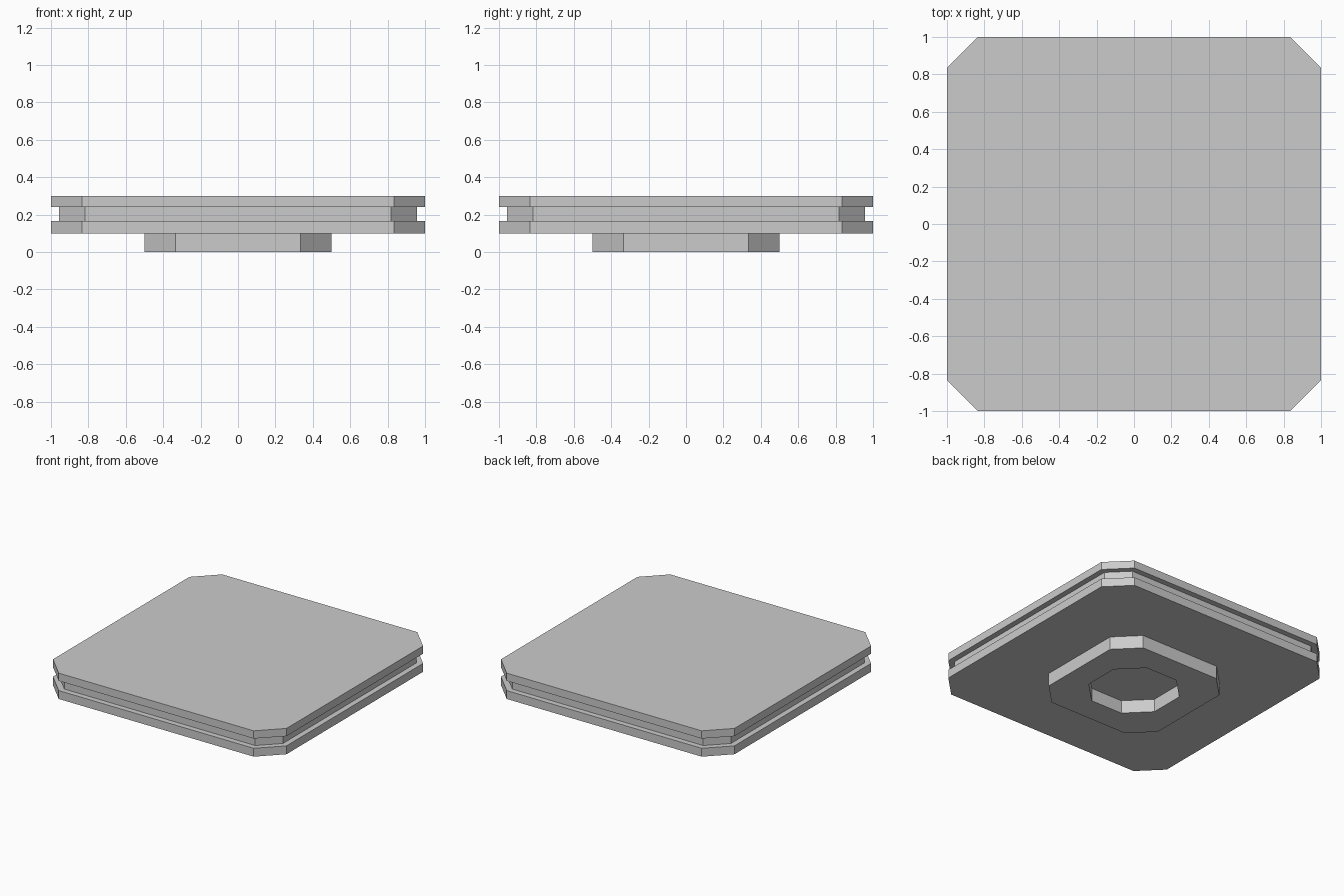
import bpy
import bmesh

if "Cube" in bpy.data.objects:
    bpy.data.objects.remove(bpy.data.objects["Cube"])


def octagon(half, corner, z):
    """Square of half-width `half` with its corners cut off at `corner`."""
    h, c = half, corner
    return [(x, y, z) for x, y in ((h, -c), (h, c), (c, h), (-c, h),
                                   (-h, c), (-h, -c), (-c, -h), (c, -h))]


def loft(name, sections, capped):
    """Skin a stack of octagons, optionally closing both ends."""
    bm = bmesh.new()
    rings = [[bm.verts.new(p) for p in octagon(*s)] for s in sections]
    for a, b in zip(rings, rings[1:]):
        for i in range(8):
            j = (i + 1) % 8
            bm.faces.new((a[i], a[j], b[j], b[i]))
    if capped:
        bm.faces.new(rings[0][::-1])
        bm.faces.new(rings[-1])
    mesh = bpy.data.meshes.new(name)
    bm.to_mesh(mesh)
    bm.free()
    obj = bpy.data.objects.new(name, mesh)
    bpy.context.collection.objects.link(obj)
    return obj


PLATE = (1.0, 0.835)
GROOVE = (0.957, 0.817)
FOOT_OUTER = (0.5, 0.335)
FOOT_INNER = (0.3, 0.135)

# Slab: two plates with a recessed groove between them
loft("slab", [(*PLATE, 0.10), (*PLATE, 0.165), (*GROOVE, 0.165),
              (*GROOVE, 0.24), (*PLATE, 0.24), (*PLATE, 0.30)], capped=True)

# Foot ring: hollow octagon, open where it meets the slab
loft("foot_ring", [(*FOOT_INNER, 0.10), (*FOOT_INNER, 0.0),
                   (*FOOT_OUTER, 0.0), (*FOOT_OUTER, 0.10)], capped=False)
